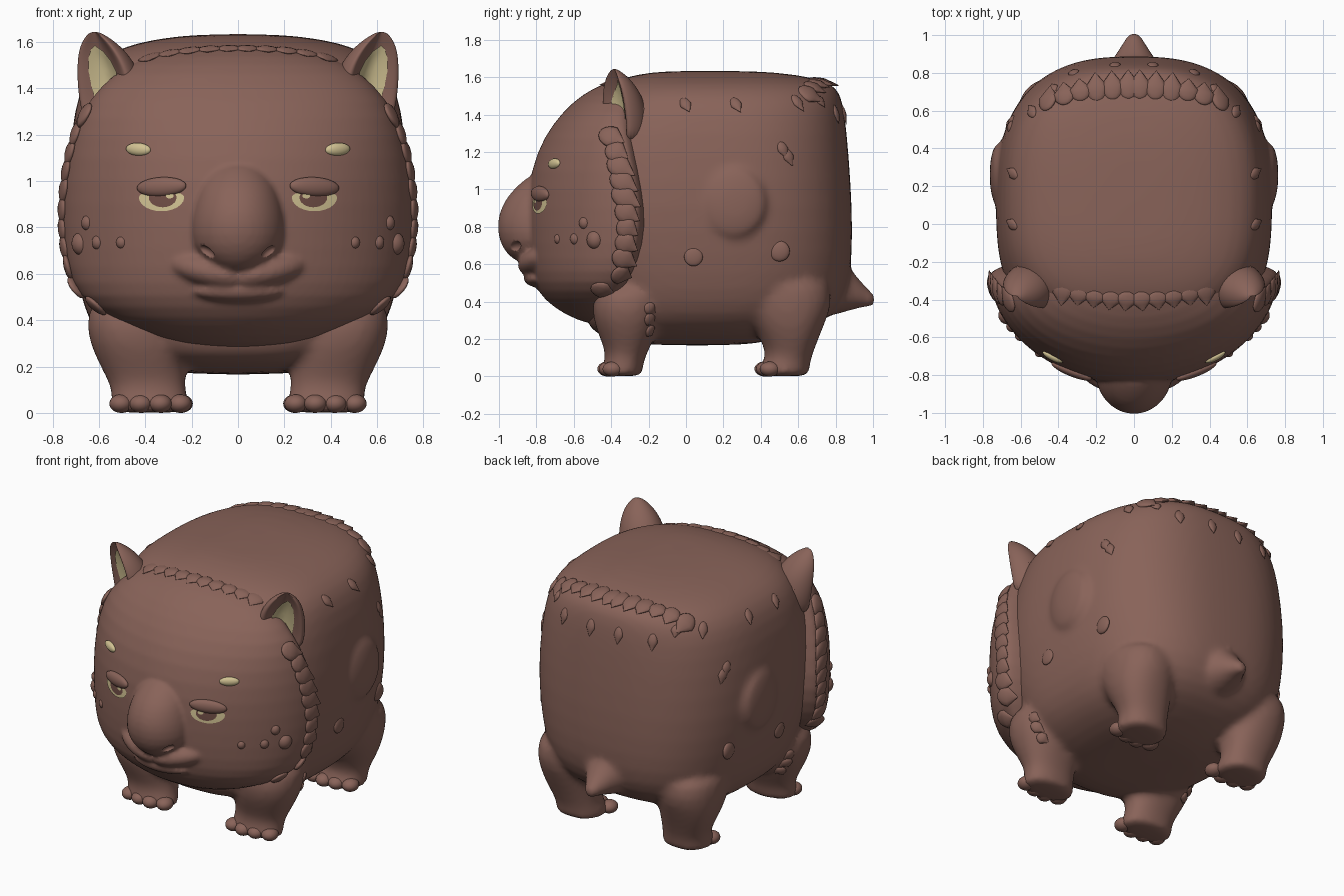
import bpy, bmesh, math, random
from mathutils import Vector, Matrix, Euler
from mathutils.bvhtree import BVHTree

if "Cube" in bpy.data.objects:
    bpy.data.objects.remove(bpy.data.objects["Cube"])

random.seed(4)


def material(name, rgb):
    m = bpy.data.materials.new(name)
    m.diffuse_color = (*rgb, 1)
    m.use_nodes = True
    m.node_tree.nodes["Principled BSDF"].inputs["Base Color"].default_value = m.diffuse_color
    return m


BROWN = material("brown fur", (0.25, 0.125, 0.10))
CREAM = material("cream", (0.64, 0.54, 0.29))
IRIS = material("iris brown", (0.16, 0.075, 0.06))


def finish(name, bm, mat, mirror=False, subsurf=0, voxel=0, smooth=0):
    bmesh.ops.recalc_face_normals(bm, faces=bm.faces)
    for f in bm.faces:
        f.smooth = True
    me = bpy.data.meshes.new(name)
    bm.to_mesh(me)
    bm.free()
    me.materials.append(mat)
    ob = bpy.data.objects.new(name, me)
    bpy.context.collection.objects.link(ob)
    if subsurf:
        s = ob.modifiers.new("round", "SUBSURF")
        s.levels = s.render_levels = subsurf
    if voxel:
        r = ob.modifiers.new("merge", "REMESH")
        r.mode, r.voxel_size, r.use_smooth_shade = "VOXEL", voxel, True
        s = ob.modifiers.new("soften", "SMOOTH")
        s.factor, s.iterations = 0.5, smooth
    if mirror:
        ob.modifiers.new("mirror", "MIRROR").use_mirror_merge = False
    return ob


def loft(bm, stations, n=2.0, side=1, axis="Z", seg=32, dent=None):
    """Stations: level, centre x, front, widest point, back, half width."""
    rings = []
    for t, cx, a0, ac, a1, hx in stations:
        ring = []
        for i in range(seg):
            a = 2 * math.pi * i / seg
            c, s = math.cos(a), math.sin(a)
            x = hx * math.copysign(abs(c) ** (2 / n), c)
            y = math.copysign(abs(s) ** (2 / n), s) * ((a1 - ac) if s > 0 else (ac - a0))
            if dent:  # hollow one side of the section
                fx, fy, amount = dent
                w = x * fx + y * fy
                if w > 0:
                    k = amount * w ** 3 / (x * x + y * y)
                    x, y = x - fx * k, y - fy * k
            x, y = side * (cx + x), ac + y
            ring.append(bm.verts.new((x, y, t) if axis == "Z" else (x, t, y)))
        rings.append(ring)
    for r, q in zip(rings, rings[1:]):
        for i in range(seg):
            j = (i + 1) % seg
            bm.faces.new((r[i], r[j], q[j], q[i]))
    bm.faces.new(rings[0])
    bm.faces.new(rings[-1])


def ball(bm, c, r, rot=(0, 0, 0)):
    bmesh.ops.create_uvsphere(bm, u_segments=24, v_segments=14, radius=1,
                              matrix=Matrix.LocRotScale(Vector(c), Euler(rot), Vector(r)))


def tree(ob):
    bpy.context.view_layer.update()
    return BVHTree.FromObject(ob, bpy.context.evaluated_depsgraph_get())


def hit(bvh, origin, d):
    loc, nor, _, _ = bvh.ray_cast(Vector(origin), Vector(d))
    return loc, nor


def tuft(bm, spot, d, length=0.13, width=0.05, thick=0.02, lift=.12):
    """Flat pointed lock of fur lying on a surface."""
    loc, n = spot
    if loc is None:
        return
    d = Vector(d)
    d = ((d - n * d.dot(n)).normalized() + n * lift).normalized()
    s = d.cross(n).normalized()
    length *= random.uniform(0.8, 1.2)
    m = Matrix((s * width, s.cross(d) * thick, d * length * .6)).transposed().to_4x4()
    m.translation = loc
    for v in bmesh.ops.create_uvsphere(bm, u_segments=12, v_segments=10, radius=1)["verts"]:
        z = v.co.z
        if z > 0:
            k = (1 - z) / math.sqrt(max(1 - z * z, 1e-6))
            v.co.x *= k
            v.co.y *= k
        v.co = m @ v.co


def decal(name, bvh, centre, d, outline, offset, mat):
    """Thin patch laid on a surface, looking along d."""
    d, c = Vector(d).normalized(), Vector(centre)
    u = Vector((d.y, -d.x, 0))
    bm = bmesh.new()
    start = hit(bvh, c - d, d)[0] - d * offset
    mid = bm.verts.new(start)
    prev = None
    for k in (0.25, 0.5, 0.75, 1):
        ring = []
        for i, (a, b) in enumerate(outline):
            p = hit(bvh, c + u * a * k + Vector((0, 0, b * k)) - d, d)[0]
            p = p - d * offset if p else (prev[i].co if prev else start)
            ring.append(bm.verts.new(p))
        for i in range(len(ring)):
            j = (i + 1) % len(ring)
            bm.faces.new((prev[i], prev[j], ring[j], ring[i]) if prev else (mid, ring[j], ring[i]))
        prev = ring
    return finish(name, bm, mat, mirror=True)


def oval(rx, up, down, n=24):
    return [(rx * math.cos(a), (up if math.sin(a) > 0 else down) * math.sin(a))
            for a in (2 * math.pi * i / n for i in range(n))]


# Body, legs, tail and flank swellings blended into one skin
bm = bmesh.new()
loft(bm, [(.165, 0, -.2, .1, .3, .2), (.19, 0, -.4, .1, .45, .38), (.25, 0, -.52, .1, .66, .52),
          (.33, 0, -.54, .1, .79, .61), (.46, 0, -.56, .1, .87, .67), (.65, 0, -.64, .1, .89, .71),
          (.9, 0, -.68, .1, .89, .74), (1.2, 0, -.66, .1, .87, .725), (1.4, 0, -.56, .1, .85, .685),
          (1.5, 0, -.50, .1, .83, .63), (1.57, 0, -.42, .1, .79, .53), (1.615, 0, -.27, .1, .6, .36),
          (1.635, 0, -.1, .1, .35, .15)], n=2.65, seg=48)
for sx in (1, -1):
    loft(bm, [(0, .38, -.44, -.34, -.24, .16), (.015, .38, -.45, -.34, -.235, .168),
              (.05, .38, -.45, -.34, -.23, .168), (.1, .385, -.43, -.32, -.22, .16),
              (.16, .40, -.44, -.31, -.19, .172), (.25, .42, -.48, -.31, -.15, .2),
              (.36, .45, -.51, -.31, -.12, .21), (.52, .45, -.48, -.3, -.1, .19)], 2.2, sx)
    loft(bm, [(0, .385, .40, .52, .65, .15), (.015, .385, .39, .52, .66, .158),
              (.05, .385, .39, .52, .66, .158), (.1, .39, .43, .56, .67, .145),
              (.18, .41, .41, .57, .70, .165), (.28, .425, .35, .56, .74, .19),
              (.4, .43, .28, .54, .79, .2), (.56, .43, .28, .5, .76, .2)], 2.2, sx)
    ball(bm, (sx * .72, .26, .93), (.045, .17, .19))
loft(bm, [(.7, 0, .3, .45, .6, .17), (.84, 0, .34, .47, .63, .14), (.9, 0, .36, .45, .55, .095),
          (.96, 0, .37, .42, .48, .06), (1.0, 0, .375, .405, .445, .038), (1.015, 0, .385, .405, .43, .025)], axis="Y")
body = finish("body", bm, BROWN, subsurf=1, voxel=.02, smooth=8)

# Head with nose and muzzle
bm = bmesh.new()
loft(bm, [(.27, 0, -.50, -.4, -.3, .2), (.33, 0, -.65, -.42, -.3, .36), (.41, 0, -.76, -.41, -.3, .56),
          (.5, 0, -.82, -.37, -.25, .685), (.62, 0, -.845, -.31, -.18, .74), (.8, 0, -.855, -.26, -.14, .77),
          (1.0, 0, -.85, -.28, -.16, .76), (1.2, 0, -.80, -.32, -.2, .72), (1.35, 0, -.715, -.36, -.2, .65),
          (1.47, 0, -.605, -.36, -.2, .53), (1.54, 0, -.50, -.3, -.1, .41), (1.59, 0, -.38, -.25, -.1, .22)],
     n=1.92, seg=48)
loft(bm, [(.60, 0, -.89, -.8, -.6, .05), (.65, 0, -.955, -.78, -.6, .15), (.72, 0, -1.0, -.78, -.6, .205),
          (.82, 0, -1.012, -.78, -.6, .208), (.9, 0, -.99, -.77, -.6, .193), (.97, 0, -.95, -.76, -.6, .172),
          (1.03, 0, -.89, -.74, -.6, .14), (1.09, 0, -.82, -.72, -.6, .09)])
for sx in (1, -1):
    ball(bm, (sx * .14, -.79, .615), (.185, .095, .068), (0, -sx * .22, sx * .38))
ball(bm, (0, -.785, .525), (.2, .085, .05))
head = finish("head", bm, BROWN, subsurf=1, voxel=.014, smooth=3)

# Nostrils
bm = bmesh.new()
ball(bm, (.145, -.925, .69), (.05, .04, .028), (0, -.5, .7))
cutter = finish("nostril_cutter", bm, BROWN, mirror=True)
cutter.hide_render = True
cutter.hide_viewport = True
cut = head.modifiers.new("nostrils", "BOOLEAN")
cut.operation, cut.object = "DIFFERENCE", cutter
body_t, head_t = tree(body), tree(head)

# Hollow ears with pale lining
bm = bmesh.new()
f = Vector((.5, -.85)).normalized()
loft(bm, [(1.24, .545, -.43, -.33, -.22, .125), (1.34, .55, -.46, -.33, -.2, .14),
          (1.42, .555, -.48, -.34, -.21, .145), (1.5, .57, -.48, -.35, -.235, .13),
          (1.57, .592, -.46, -.365, -.28, .10), (1.62, .61, -.43, -.38, -.33, .055),
          (1.645, .62, -.395, -.385, -.375, .018)], dent=(f.x, f.y, 1.1))
ears = finish("ears", bm, BROWN, mirror=True, subsurf=2)
decal("ear_lining", tree(ears), (.605, -.38, 1.47), (-f.x, -f.y, 0),
      [(-.04, -.08), (0, -.10), (.04, -.115), (.05, -.06), (.055, 0), (.05, .06), (.035, .1),
       (.018, .115), (-.015, .09), (-.05, .05), (-.08, 0), (-.07, -.05)], .008, CREAM)

# Eyes, lids and brow spots
fwd = (0, 1, 0)
decal("eye_whites", head_t, (.33, -.8, .93), fwd, oval(.098, .03, .06), .006, CREAM)
decal("irises", head_t, (.325, -.8, .93), fwd, oval(.06, .03, .043), .009, IRIS)
decal("eye_glints", head_t, (.295, -.8, .937), fwd, oval(.017, .012, .012), .012, CREAM)
for name, x, z, r, tilt, mat in (("eyelids", .33, .975, (.115, .027, .042), .05, BROWN),
                                 ("brow_spots", .43, 1.137, (.06, .02, .028), -.06, CREAM)):
    loc, nor = hit(head_t, (x, -2, z), fwd)
    bm = bmesh.new()
    ball(bm, loc, r, (0, tilt, math.atan2(nor.x, -nor.y)))
    finish(name, bm, mat, mirror=True)

# Cheek bumps and flank bumps
bm = bmesh.new()
for y, z, r in ((-.55, .82, .032), (-.69, .735, .026), (-.6, .735, .03), (-.495, .73, .048)):
    loc, nor = hit(head_t, (2, y, z), (-1, 0, 0))
    ball(bm, loc - nor * r * .5, (r, r, r * 1.1))
for y, z, r, h in ((.04, .64, .05, .015), (.5, .67, .055, .02)):
    ball(bm, hit(body_t, (2, y, z), (-1, 0, 0))[0], (h, r, r))
finish("bumps", bm, BROWN, mirror=True)

# Toes
bm = bmesh.new()
for i, x in enumerate((.25, .335, .42, .505)):
    back = .02 * abs(i - 1.3)
    for y, dx in ((-.425, 0), (.415, -.005)):
        ball(bm, (x + dx, y + back, .04), (.05, .055, .04))
finish("toes", bm, BROWN, mirror=True)

# Mane around the back of the head
bm = bmesh.new()
for i in range(11):
    z = .46 + i * .082
    y = -.28 - .4 * (z - .82) ** 2 - (.08 if z < .5 else 0)
    tuft(bm, hit(head_t, (2, y - .03, z), (-1, 0, 0)), (0, 1, -.6), .13, .06, .02, 0)
finish("mane_tufts", bm, BROWN, mirror=True)

# Fringe on crest, back, flanks and front legs
bm = bmesh.new()
for i in range(5):
    x = .04 + i * .085
    tuft(bm, hit(head_t, (x, -.41 + x * x * .3, 3), (0, 0, -1)), (.15, -1, 0), .1, .055, .015, .05)
for i in range(6):
    x = .03 + i * .085
    tuft(bm, hit(body_t, (x, .74 - .35 * x * x, 3), (0, 0, -1)), (.5 * x, 1, 0), .12, .06, .02, .15)
for y, z in ((0, 1.45), (.27, 1.45), (.6, 1.46), (.72, 1.47), (.52, 1.21), (.55, 1.17), (-.25, 1.42)):
    tuft(bm, hit(body_t, (2, y, z), (-1, 0, 0)), (0, .4, -1), .08, .03, .015)
for z in (.24, .3, .36):
    tuft(bm, hit(body_t, (2, -.19, z), (-1, 0, 0)), (0, 1, -.8), .08, .035, .015, 0)
for x in (.1, .32):
    tuft(bm, hit(body_t, (x, 3, 1.4), (0, -1, 0)), (0, 0, -1), .08, .03, .015)
finish("fur_fringe", bm, BROWN, mirror=True)
